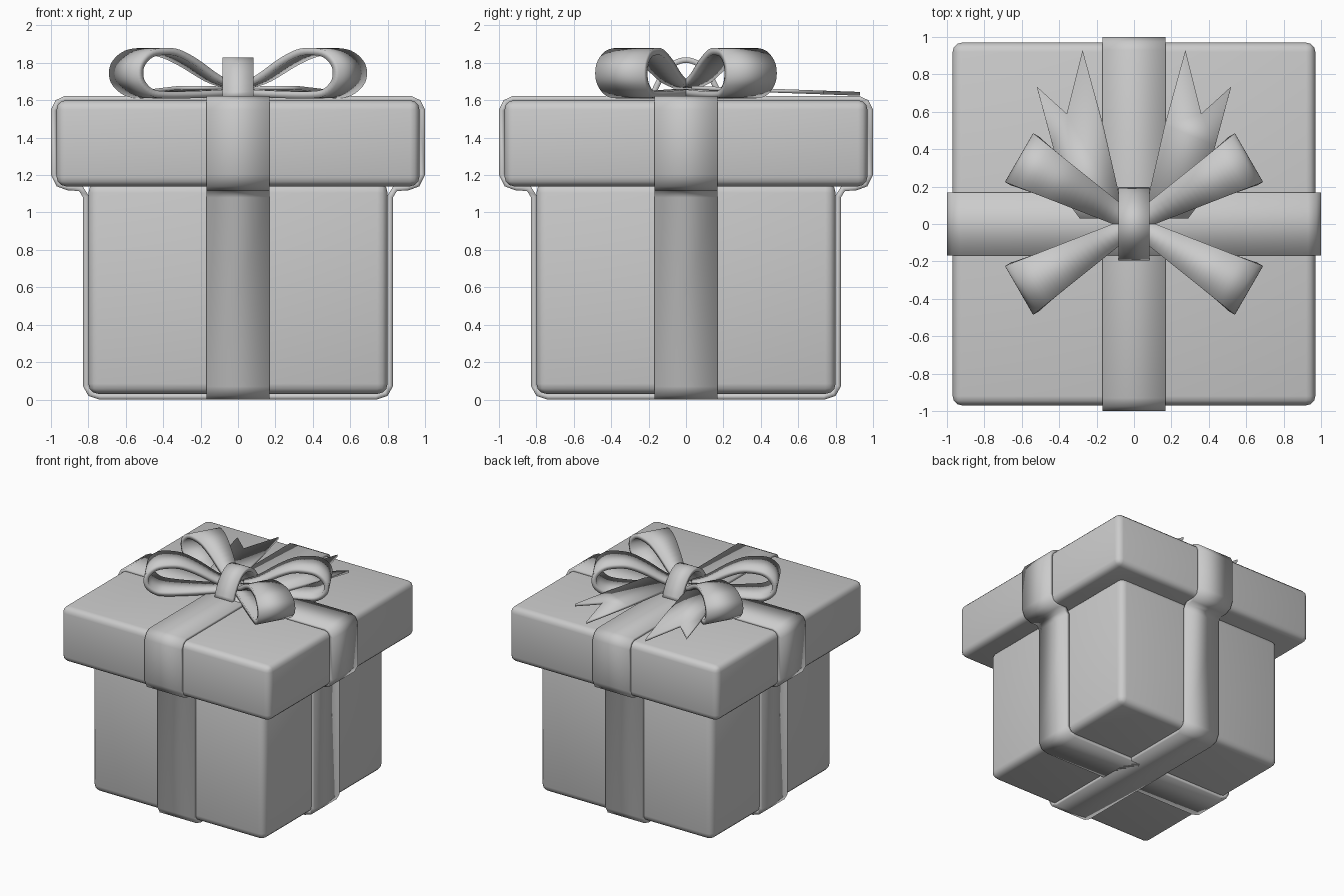
import bpy, bmesh, math
from mathutils import Matrix
from mathutils.geometry import interpolate_bezier
from mathutils import Vector

if "Cube" in bpy.data.objects:
    bpy.data.objects.remove(bpy.data.objects["Cube"])


def finish(name, bm, angle=35):
    bmesh.ops.recalc_face_normals(bm, faces=bm.faces) if name in ("body", "lid") else None
    me = bpy.data.meshes.new(name)
    bm.to_mesh(me)
    bm.free()
    ob = bpy.data.objects.new(name, me)
    bpy.context.collection.objects.link(ob)
    bpy.ops.object.select_all(action='DESELECT')
    ob.select_set(True)
    bpy.context.view_layer.objects.active = ob
    bpy.ops.object.shade_smooth_by_angle(angle=math.radians(angle))
    return ob


def box(name, half, z0, z1, bevel):
    bm = bmesh.new()
    bmesh.ops.create_cube(bm, size=1, matrix=Matrix.Translation((0, 0, (z0 + z1) / 2))
                          @ Matrix.Diagonal((2 * half, 2 * half, z1 - z0, 1)))
    bmesh.ops.bevel(bm, geom=bm.edges[:], offset=bevel, segments=3, profile=0.5, affect='EDGES')
    return finish(name, bm)


def smooth_path(pts, n=5):
    """Rounded curve through the given (x, z) points."""
    p = [Vector((x, 0, z)) for x, z in pts]
    p = [2 * p[0] - p[1]] + p + [2 * p[-1] - p[-2]]
    out = []
    for a, b, c, d in zip(p, p[1:], p[2:], p[3:]):
        out += interpolate_bezier(b, b + (c - a) / 6, c - (d - b) / 6, c, n)[:-1]
    out.append(p[-2])
    return [(v.x, v.z) for v in out]


def strip(name, path, half_width, thick, angle, closed=False):
    """Ribbon following an anticlockwise (x, z) path, thickened inwards, turned about z."""
    bm = bmesh.new()
    rows = [[bm.verts.new((x, s * half_width(x), z)) for s in (-1, 1)] for x, z in path]
    for a, b in zip(rows, rows[1:] + rows[:1] if closed else rows[1:]):
        bm.faces.new((a[0], a[1], b[1], b[0]))
    bm.transform(Matrix.Rotation(math.radians(angle), 4, 'Z'))
    ob = finish(name, bm)
    mod = ob.modifiers.new("thickness", 'SOLIDIFY')
    mod.thickness, mod.offset, mod.use_even_offset = thick, -1, True
    return ob


# Box and lid
box("body", 0.80, 0.03, 1.16, 0.055)
box("lid", 0.97, 1.14, 1.60, 0.05)

# Two crossing ribbons wrapped round box and lid
side = [(0.74, 0), (0.80, 0.02), (0.828, 0.07), (0.828, 1.08), (0.85, 1.115), (0.91, 1.118),
        (0.97, 1.14), (1.0, 1.20), (1.0, 1.55), (0.975, 1.60), (0.93, 1.622)]
wrap = side + [(-x, z) for x, z in reversed(side)]
for name, ang in (("ribbon_across", 0), ("ribbon_along", 90)):
    strip(name, wrap, lambda x: 0.168, 0.03, ang, closed=True)

# Four bow loops, narrow at the knot and wide at the tip
loop = smooth_path([(0.04, 1.622), (0.30, 1.612), (0.52, 1.61), (0.62, 1.625), (0.69, 1.68),
                    (0.71, 1.745), (0.69, 1.81), (0.62, 1.865), (0.52, 1.88), (0.42, 1.87),
                    (0.30, 1.82), (0.15, 1.735), (0.04, 1.70)])
for i, ang in enumerate((30, 150, 210, 330)):
    strip(f"bow_loop_{i + 1}", loop, lambda x: 0.042 + 0.153 * x, 0.038, ang)

# Knot band arched over the middle
half = [(0.195, 1.62), (0.165, 1.695), (0.115, 1.77), (0.06, 1.815)]
arch = half + [(0, 1.83)] + [(-x, z) for x, z in reversed(half)]
strip("bow_knot", smooth_path(arch, 4), lambda x: 0.083, 0.03, 90)

# Two notched ribbon tails lying towards the back
tail = [(0.05, 0.03), (0.29, 0.03), (0.335, 0.09), (0.435, 0.42), (0.52, 0.735),
        (0.36, 0.59), (0.275, 0.93), (0.165, 0.53)]
for name, s in (("tail_right", 1), ("tail_left", -1)):
    bm = bmesh.new()
    face = bm.faces.new([bm.verts.new((s * x, y, 1.678 - 0.036 * y)) for x, y in tail][::s])
    ob = finish(name, bm)
    mod = ob.modifiers.new("thickness", 'SOLIDIFY')
    mod.thickness, mod.offset = 0.02, -1
